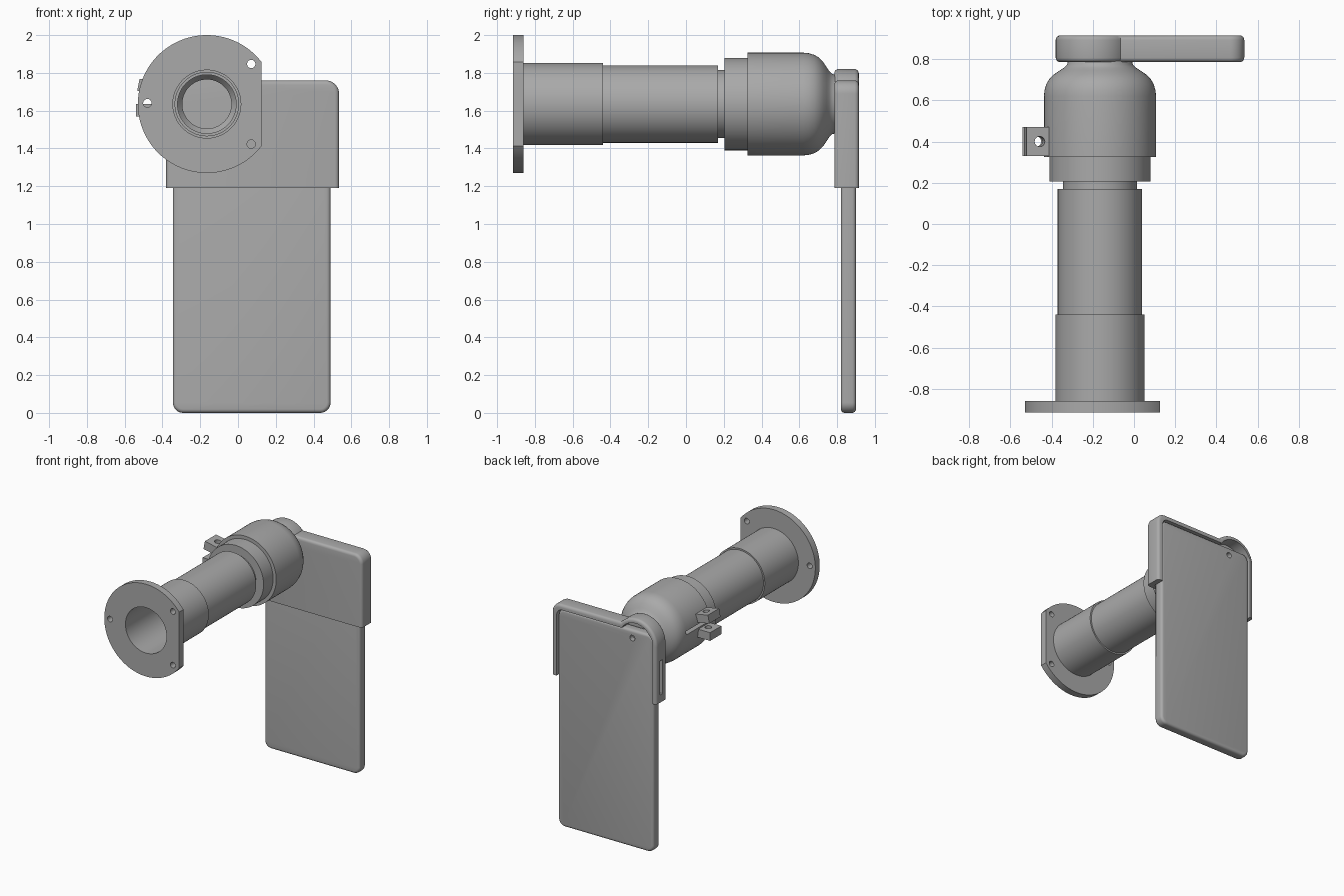
import bpy, bmesh, math
from mathutils import Matrix, Vector

if "Cube" in bpy.data.objects:
    bpy.data.objects.remove(bpy.data.objects["Cube"])

grey = bpy.data.materials.new("plain grey")
grey.use_nodes = True
grey.diffuse_color = (0.4, 0.4, 0.4, 1)
grey.node_tree.nodes["Principled BSDF"].inputs["Base Color"].default_value = (0.4, 0.4, 0.4, 1)

AX, AZ = -0.165, 1.635          # optical axis, running along y


def finish(name, bm):
    bmesh.ops.recalc_face_normals(bm, faces=bm.faces)
    me = bpy.data.meshes.new(name)
    bm.to_mesh(me)
    bm.free()
    me.materials.append(grey)
    ob = bpy.data.objects.new(name, me)
    bpy.context.collection.objects.link(ob)
    return ob


def arc(cx, cz, r, a0, a1, n):
    """Points on an arc in the xz plane, angles in degrees."""
    angles = [math.radians(a0 + (a1 - a0) * i / n) for i in range(n + 1)]
    return [(cx + r * math.cos(a), cz + r * math.sin(a)) for a in angles]


def plate(name, outline, y0, y1, bevel=0, open_z=None):
    """Extrude an xz outline along y; round its rims except those lying at open_z."""
    bm = bmesh.new()
    face = bm.faces.new([bm.verts.new((x, y0, z)) for x, z in outline])
    new = bmesh.ops.extrude_face_region(bm, geom=[face])["geom"]
    bmesh.ops.translate(bm, vec=(0, y1 - y0, 0),
                        verts=[g for g in new if isinstance(g, bmesh.types.BMVert)])
    if bevel:
        rims = [e for e in bm.edges
                if abs(e.verts[0].co.y - e.verts[1].co.y) < 1e-5
                and not (open_z is not None
                         and all(abs(v.co.z - open_z) < 1e-5 for v in e.verts))]
        bmesh.ops.bevel(bm, geom=rims, offset=bevel, segments=4, profile=0.5, affect='EDGES')
    return finish(name, bm)


def lathe(name, profile, n=96):
    """Spin a closed (radius, y) profile around the optical axis."""
    bm = bmesh.new()
    rings = []
    for i in range(n):
        a = 2 * math.pi * i / n
        rings.append([bm.verts.new((AX + r * math.cos(a), y, AZ + r * math.sin(a)))
                      for r, y in profile])
    m = len(profile)
    for i in range(n):
        p, q = rings[i], rings[(i + 1) % n]
        for j in range(m):
            k = (j + 1) % m
            bm.faces.new((p[j], p[k], q[k], q[j]))
    return finish(name, bm)


def box(name, lo, hi, turn=0):
    """Box between two corners given relative to the axis, turned about it."""
    lo, hi = Vector(lo), Vector(hi)
    bm = bmesh.new()
    bmesh.ops.create_cube(bm, size=1)
    bmesh.ops.scale(bm, vec=hi - lo, verts=bm.verts)
    bmesh.ops.translate(bm, vec=(lo + hi) / 2, verts=bm.verts)
    place(bm, turn)
    return finish(name, bm)


def place(bm, turn):
    mat = Matrix.Translation((AX, 0, AZ)) @ Matrix.Rotation(math.radians(turn), 4, 'Y')
    bmesh.ops.transform(bm, matrix=mat, verts=bm.verts)


def disc(x, z, r, y0, y1):
    return plate("cutter", arc(x, z, r, 0, 352.5, 47), y0, y1)


def cut(ob, *cutters):
    bpy.context.view_layer.objects.active = ob
    for c in cutters:
        mod = ob.modifiers.new("cut", 'BOOLEAN')
        mod.operation = 'DIFFERENCE'
        mod.solver = 'EXACT'
        mod.object = c
        bpy.ops.object.modifier_apply(modifier=mod.name)
        bpy.data.objects.remove(c)


def rounded(x0, x1, z0, z1, r):
    return (arc(x0 + r, z0 + r, r, 270, 180, 8) + arc(x0 + r, z1 - r, r, 180, 90, 8)
            + arc(x1 - r, z1 - r, r, 90, 0, 8) + arc(x1 - r, z0 + r, r, 0, -90, 8))


# Mounting flange: disc with one flat side, bore and three screw holes
FR = 0.365
flat = math.degrees(math.acos((0.125 - AX) / FR))
flange = plate("mounting_flange", arc(AX, AZ, FR, flat, 360 - flat, 96), -0.915, -0.86)
cut(flange, disc(AX, AZ, 0.18, -1, -0.8),
    *[disc(x, z, 0.022, -1, -0.8) for x, z in ((-0.48, 1.64), (0.07, 1.847), (0.07, 1.423))])

# Hollow eyepiece tube with a wider front half and a narrow neck
tube = lathe("eyepiece_tube", [(0.18, -0.86), (0.217, -0.86), (0.217, -0.44), (0.205, -0.44),
                               (0.205, 0.17), (0.18, 0.17), (0.18, 0.25), (0.155, 0.25),
                               (0.155, 0.17), (0.168, 0.17), (0.168, 0.0), (0.18, 0.0)])

# Inner collar
collar = lathe("inner_collar", [(0.18, 0.205), (0.245, 0.205), (0.245, 0.34), (0.18, 0.34)])

# Clamp sleeve, closing in to a dome towards the holder
sleeve = lathe("clamp_sleeve", [(0.23, 0.325), (0.272, 0.325), (0.272, 0.62), (0.269, 0.65),
                                (0.26, 0.68), (0.245, 0.705), (0.222, 0.727), (0.195, 0.745),
                                (0.175, 0.758), (0.16, 0.773), (0.155, 0.79), (0.13, 0.79),
                                (0.13, 0.75), (0.23, 0.62)])
cut(sleeve, box("cutter", (-0.3, 0.3, -0.014), (-0.2, 0.62, 0.014), 5.4))

# Pair of clamp ears, each with a bolt hole
ears = []
for name, z0, turn in (("lower_clamp_ear", -0.065, 0), ("upper_clamp_ear", 0, 10.8)):
    ear = box(name, (-0.375, 0.33, z0), (-0.25, 0.47, z0 + 0.065), turn)
    bm = bmesh.new()
    bmesh.ops.create_cone(bm, cap_ends=True, segments=32, radius1=0.025, radius2=0.025, depth=0.4)
    bmesh.ops.translate(bm, vec=(-0.31, 0.4, 0), verts=bm.verts)
    place(bm, turn)
    cut(ear, finish("cutter", bm))
    ears.append(ear)

# Holder: round-cornered cap with a circular boss, open at the back and bottom
BX, BZ, BR, TOP, LOW = -0.2, 1.64, 0.18, 1.76, 1.19
meet = math.degrees(math.asin((TOP - BZ) / BR))
outline = ([(BX - BR, LOW)] + arc(BX, BZ, BR, 180, meet, 32)
           + arc(0.465, TOP - 0.07, 0.07, 90, 0, 10) + [(0.535, LOW)])
holder = plate("phone_holder", outline, 0.785, 0.915, 0.022, LOW)
cut(holder, plate("cutter", [(-0.347, 1.0), (-0.347, 1.67)] + arc(-0.297, 1.67, 0.05, 180, 90, 8)
                  + arc(0.442, 1.67, 0.05, 90, 0, 8) + [(0.492, 1.0)], 0.82, 1.0),
    disc(BX, BZ, 0.147, 0.821, 1.0),
    plate("cutter", [(x - 0.36, z) for z, x in ((1.25, -0.1), (1.52, -0.1), (1.52, 0.02), (1.25, 0.02))],
          0.835, 0.87))

# Phone slab with a small round recess
phone = plate("phone", rounded(-0.345, 0.49, 0, 1.718, 0.055), 0.82, 0.9, 0.02)
cut(phone, disc(-0.16, 1.655, 0.022, 0.86, 1.0))

# Smooth shading with sharp edges kept
bpy.ops.object.select_all(action='DESELECT')
for ob in (flange, tube, collar, sleeve, holder, phone, *ears):
    ob.select_set(True)
    bpy.context.view_layer.objects.active = ob
bpy.ops.object.shade_smooth_by_angle(angle=math.radians(30))
